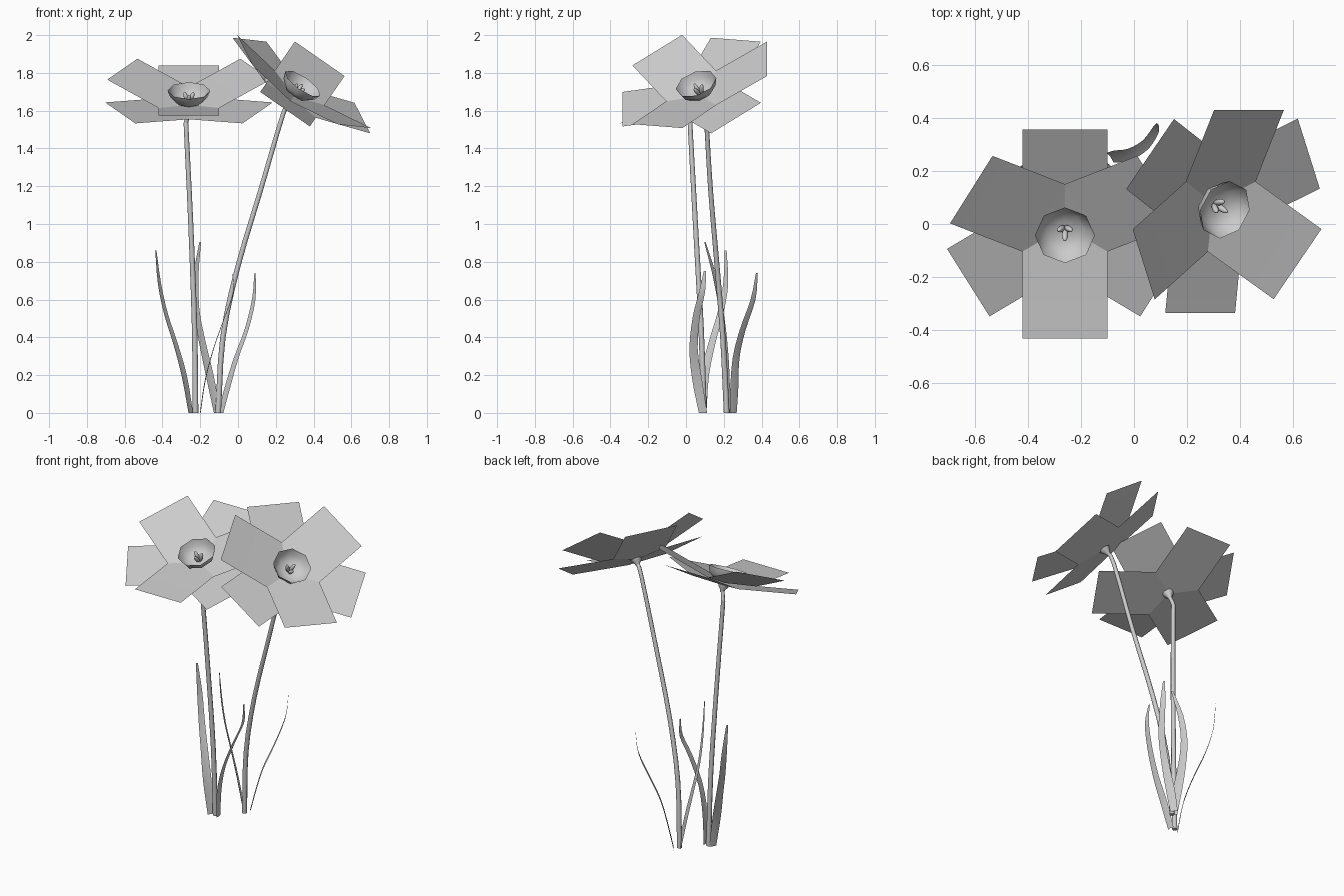
import bpy, bmesh, math
from mathutils import Vector, Matrix

if "Cube" in bpy.data.objects:
    bpy.data.objects.remove(bpy.data.objects["Cube"])


def finish(name, bm, smooth=None, matrix=None):
    me = bpy.data.meshes.new(name)
    bm.to_mesh(me)
    bm.free()
    ob = bpy.data.objects.new(name, me)
    bpy.context.collection.objects.link(ob)
    if matrix:
        ob.matrix_world = matrix
    if smooth:
        bpy.context.view_layer.objects.active = ob
        bpy.ops.object.select_all(action='DESELECT')
        ob.select_set(True)
        bpy.ops.object.shade_smooth_by_angle(angle=math.radians(smooth))
    return ob


def bridge(bm, rings, closed):
    """Skin consecutive rows of vertices with quads."""
    rows = [[bm.verts.new(p) for p in r] for r in rings]
    for a, b in zip(rows, rows[1:]):
        n = len(a)
        for i in range(n if closed else n - 1):
            j = (i + 1) % n
            bm.faces.new((a[i], a[j], b[j], b[i]))
    return rows


def circle(r, z, n):
    return [Vector((r * math.cos(2 * math.pi * i / n),
                    r * math.sin(2 * math.pi * i / n), z)) for i in range(n)]


def rounded(pts, steps=3):
    """Smooth path through the given points."""
    p = [Vector(q) for q in pts]
    p = [2 * p[0] - p[1]] + p + [2 * p[-1] - p[-2]]
    out = []
    for a, b, c, d in zip(p, p[1:], p[2:], p[3:]):
        for k in range(steps):
            t = k / steps
            out.append(.5 * (2 * b + (c - a) * t + (2 * a - 5 * b + 4 * c - d) * t * t
                             + (3 * b - a - 3 * c + d) * t ** 3))
    return out + [p[-2]]


def flower(tag, origin, normal, first):
    # local frame: z along the flower axis, x along the first upper petal
    n = Vector(normal).normalized()
    u = Vector(first)
    u = (u - n * u.dot(n)).normalized()
    v = n.cross(u)
    frame = Matrix.Translation(origin) @ Matrix((u, v, n)).transposed().to_4x4()

    # two layers of three petals: (distance, height, half width)
    layers = {"upper": (0, [(0, .06, .002), (.0924, .083, .16), (.407, .178, .16)]),
              "lower": (60, [(0, .045, .002), (.0924, .058, .16), (.42, .106, .16)])}
    for layer, (start, profile) in layers.items():
        bm = bmesh.new()
        for k in range(3):
            rot = Matrix.Rotation(math.radians(start + 120 * k), 3, 'Z')
            bridge(bm, [[rot @ Vector((d, s * w, h)) for s in (-1, 1)]
                        for d, h, w in profile], False)
        finish(f"{tag}_{layer}_petals", bm, 30, frame)

    # eight-sided cup
    bm = bmesh.new()
    rows = bridge(bm, [circle(r, z, 8) for r, z in
                       [(.03, .068), (.068, .078), (.098, .104), (.113, .143)]], True)
    bm.faces.new(rows[0][::-1])
    finish(f"{tag}_cup", bm, 60, frame)

    # three stamens leaning outward
    bm = bmesh.new()
    for k in range(3):
        m = (Matrix.Rotation(math.radians(120 * k), 4, 'Z')
             @ Matrix.Translation((.016, 0, .098))
             @ Matrix.Rotation(math.radians(22), 4, 'Y')
             @ Matrix.Diagonal((.012, .012, .034, 1)))
        bmesh.ops.create_uvsphere(bm, u_segments=8, v_segments=6, radius=1, matrix=m)
    finish(f"{tag}_stamens", bm, 60, frame)

    # flared base joining the stem
    bm = bmesh.new()
    bridge(bm, [circle(r, z, 8) for r, z in
                [(.011, .005), (.016, .02), (.028, .036), (.034, .05)]], True)
    finish(f"{tag}_flower_base", bm, 60, frame)


def stem(name, pts):
    rings = []
    pts = rounded(pts)
    for i, p in enumerate(pts):
        t = (pts[min(i + 1, len(pts) - 1)] - pts[max(i - 1, 0)]).normalized()
        if i == 0:
            t = Vector((0, 0, 1))
        r = .015 - .004 * i / (len(pts) - 1)
        q = Vector((0, 0, 1)).rotation_difference(t)
        rings.append([p + q @ c for c in circle(r, 0, 8)])
    bm = bmesh.new()
    rows = bridge(bm, rings, True)
    bm.faces.new(rows[0][::-1])
    bm.faces.new(rows[-1])
    finish(name, bm, 60)


def leaf(name, pts):
    # thin blade, widest near the base, turned to face the way it leans
    lean = Vector(pts[-1]) - Vector(pts[0])
    lean.z = 0
    lean.normalize()
    side = Vector((-lean.y, lean.x, 0))
    widths = [w.x for w in rounded([(w, 0, 0) for w in
                                    (.022, .026, .022, .019, .016, .006)])]
    bm = bmesh.new()
    bridge(bm, [[p - side * w, p + lean * w * .12, p + side * w]
                for p, w in zip(rounded(pts), widths)], False)
    finish(name, bm, 60)


# flowers
flower("left", (-.26, .014, 1.575), (0, -.4, .917), (0, -1, 0))
flower("right", (.265, .097, 1.632), (.543, -.309, .781), (.072, .392, .105))

# stems
stem("left_stem", [(-.225, .095, 0), (-.23, .08, .45), (-.25, .05, 1.0),
                   (-.273, .024, 1.48), (-.274, .022, 1.54), (-.26, .006, 1.595)])
stem("right_stem", [(-.105, .215, 0), (-.08, .195, .4), (-.002, .165, .77),
                    (.12, .13, 1.18), (.238, .105, 1.58), (.278, .09, 1.652)])

# leaves
leaf("leaf_left", [(-.25, .09, 0), (-.285, .10, .2), (-.335, .14, .38),
                   (-.38, .18, .52), (-.415, .21, .68), (-.435, .21, .86)])
leaf("leaf_middle", [(-.11, .22, 0), (-.15, .215, .2), (-.19, .205, .38),
                     (-.22, .185, .55), (-.222, .15, .73), (-.20, .10, .905)])
leaf("leaf_inner", [(-.20, .09, 0), (-.175, .06, .17), (-.13, .04, .34),
                    (-.07, .055, .51), (-.025, .085, .64), (-.03, .10, .75)])
leaf("leaf_right", [(-.09, .25, 0), (-.06, .255, .12), (-.01, .265, .29),
                    (.045, .30, .44), (.083, .355, .60), (.09, .375, .74)])
